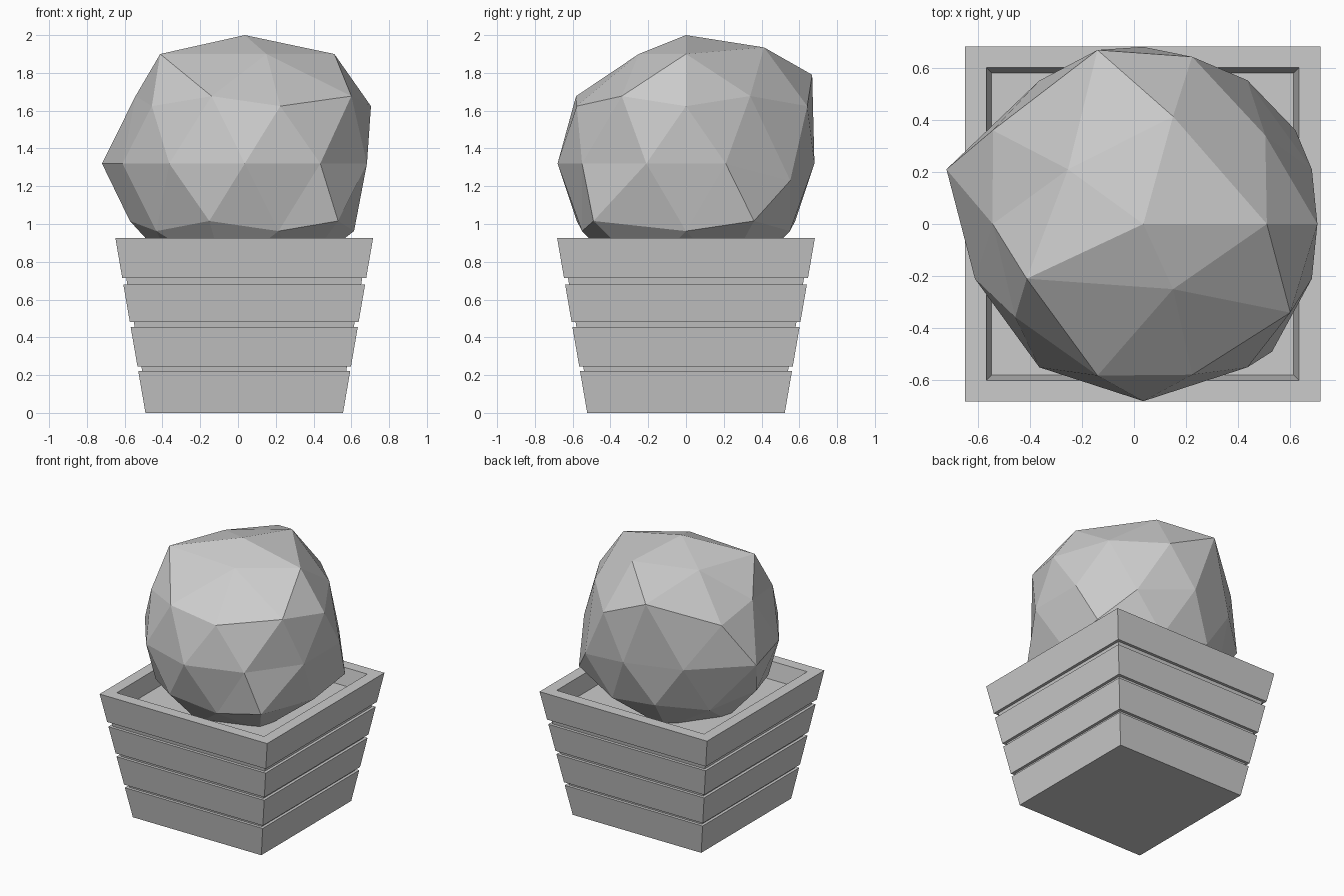
import bpy, bmesh
from mathutils import Vector

if "Cube" in bpy.data.objects:
    bpy.data.objects.remove(bpy.data.objects["Cube"])

CX = 0.033          # the planter axis sits slightly right of the centre
SOIL_Z = 0.80


def make_object(name, bm):
    bmesh.ops.recalc_face_normals(bm, faces=bm.faces[:])
    mesh = bpy.data.meshes.new(name)
    bm.to_mesh(mesh)
    bm.free()
    ob = bpy.data.objects.new(name, mesh)
    bpy.context.collection.objects.link(ob)
    return ob


def square_loft(name, profile):
    """Stack square rings (half width, z) and cap both ends."""
    bm = bmesh.new()
    rings = [[bm.verts.new((CX + sx * h, sy * h, z))
              for sx, sy in ((-1, -1), (1, -1), (1, 1), (-1, 1))]
             for h, z in profile]
    for a, b in zip(rings, rings[1:]):
        for i in range(4):
            j = (i + 1) % 4
            bm.faces.new((a[i], a[j], b[j], b[i]))
    bm.faces.new(rings[0][::-1])
    bm.faces.new(rings[-1])
    return make_object(name, bm)


def half_at(z):
    return 0.523 + 0.172 * z


# Planter: four flared slats with recessed gaps, rim, inner wall and soil floor
profile = []
slats = [(0.0, 0.222), (0.245, 0.455), (0.48, 0.68), (0.715, 0.925)]
for i, (z0, z1) in enumerate(slats):
    if i:
        profile.append((half_at(z0) - 0.021, z0))
    profile += [(half_at(z0), z0), (half_at(z1), z1)]
    if i < 3:
        profile.append((half_at(z1) - 0.021, z1))
profile += [(0.60, 0.925), (0.58, SOIL_Z)]
square_loft("planter", profile)

# Bush: low-poly ball with a few corners pulled out of place
bm = bmesh.new()
bmesh.ops.create_icosphere(bm, subdivisions=2, radius=0.68)
bmesh.ops.translate(bm, verts=bm.verts[:], vec=(0.036, 0, 1.32))
pulled = [
    (0.51, 0.0, 1.90), (0.15, 0.413, 1.935), (-0.412, -0.21, 1.90),
    (0.15, -0.25, 1.90), (0.704, 0.0, 1.624), (0.223, 0.642, 1.624),
    (-0.542, 0.36, 1.624), (-0.14, 0.668, 1.79), (-0.14, -0.582, 1.677),
    (0.60, -0.34, 1.677), (-0.72, 0.21, 1.32), (0.435, 0.552, 1.23),
    (0.62, 0.36, 1.016), (0.53, -0.49, 1.016),
]
rest = {v: v.co.copy() for v in bm.verts}
for p in map(Vector, pulled):
    min(rest, key=lambda v: (rest[v] - p).length).co = p
make_object("bush", bm)
